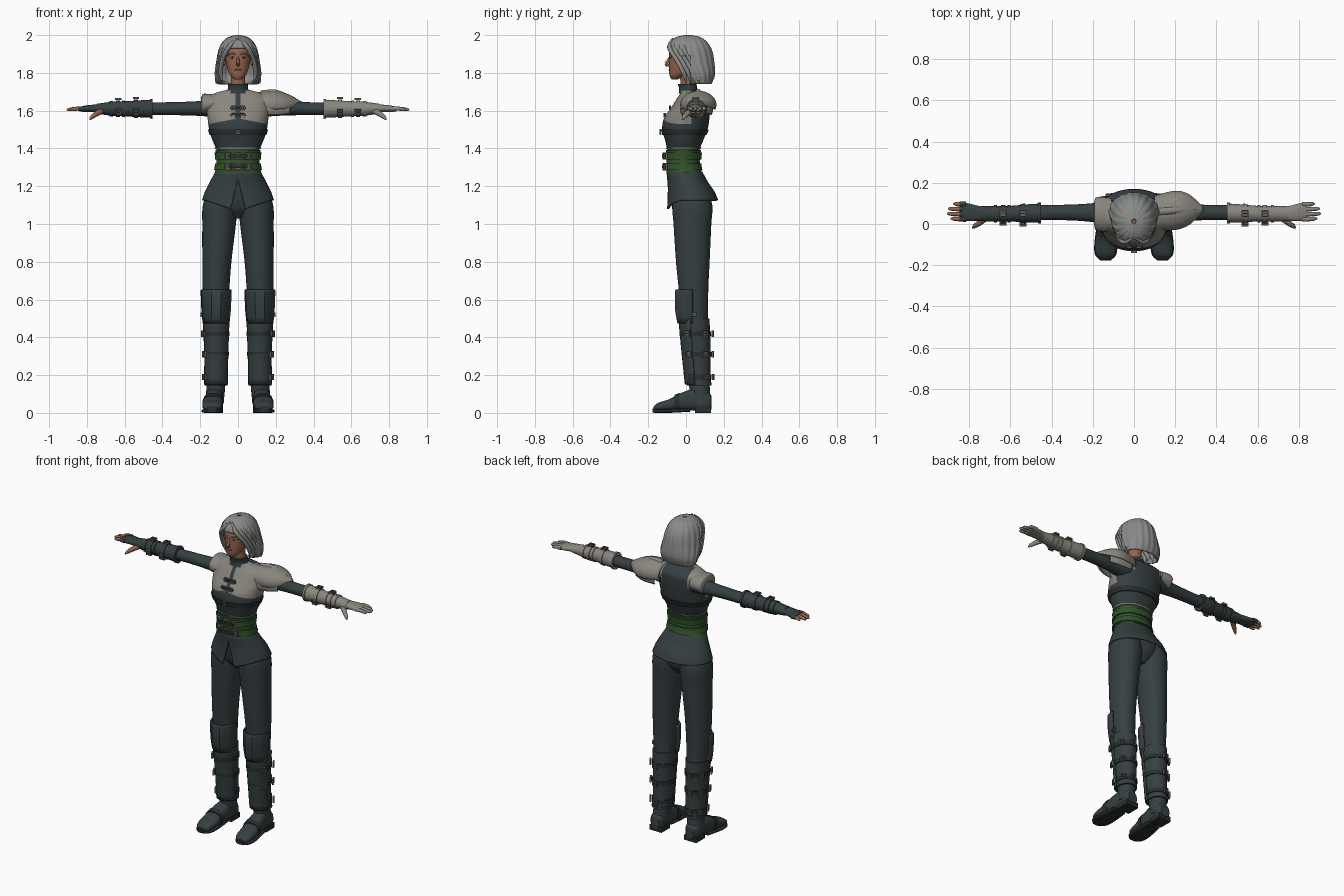
import bpy, bmesh, math
from mathutils import Vector, Matrix

cube = bpy.data.objects.get("Cube")
if cube:
    bpy.data.objects.remove(cube)
made = []


def material(name, *rgb):
    m = bpy.data.materials.new(name)
    m.use_nodes = True
    m.diffuse_color = (*rgb, 1)
    m.node_tree.nodes["Principled BSDF"].inputs["Base Color"].default_value = (*rgb, 1)
    return m


CLOTH = material("dark slate cloth", .036, .05, .053)
LIGHT = material("pale grey leather", .25, .24, .205)
HAIR = material("silver hair", .25, .26, .245)
SKIN = material("tan skin", .3, .13, .075)
GREEN = material("green sash", .03, .085, .022)
METAL = material("dull metal", .13, .125, .115)
STRAP = material("black strap", .022, .027, .028)
EYE = material("pale eye", .42, .42, .4)
LIP = material("brown lip", .17, .055, .04)


def make(name, bm, *mats, thick=0):
    bmesh.ops.recalc_face_normals(bm, faces=bm.faces)
    me = bpy.data.meshes.new(name)
    bm.to_mesh(me)
    bm.free()
    ob = bpy.data.objects.new(name, me)
    bpy.context.collection.objects.link(ob)
    for m in mats:
        me.materials.append(m)
    if thick:
        mod = ob.modifiers.new("thickness", "SOLIDIFY")
        mod.thickness, mod.offset = thick, 0
    made.append(ob)
    return ob


def at(rows, t):
    """Smooth interpolation of rows (t, values...) at t."""
    n = len(rows)
    i = max([j for j in range(n - 1) if rows[j][0] <= t] or [0])
    a, b = rows[i], rows[i + 1]
    h = b[0] - a[0]
    f = (t - a[0]) / h
    before, after = rows[max(i - 1, 0)], rows[min(i + 2, n - 1)]
    out = []
    for k in range(1, len(a)):
        m0 = (b[k] - before[k]) / (b[0] - before[0]) * h
        m1 = (after[k] - a[k]) / (after[0] - a[0]) * h
        d = b[k] - a[k]
        out.append(a[k] + f * (m0 + f * (3 * d - 2 * m0 - m1 + f * (m0 + m1 - 2 * d))))
    return out


def place(axis, t, u, v, s=1):
    x, y, z = {"x": (t, u, v), "y": (u, t, v), "z": (u, v, t)}[axis]
    return Vector((x * s, y, z))


def skin_rings(rings, closed=True):
    bm = bmesh.new()
    vs = [[bm.verts.new(c) for c in r] for r in rings]
    n = len(vs[0])
    for a, b in zip(vs, vs[1:]):
        for j in range(n if closed else n - 1):
            k = (j + 1) % n
            bm.faces.new((a[j], a[k], b[k], b[j]))
    if closed:
        bm.faces.new(vs[0])
        bm.faces.new(vs[-1])
    return bm


def loft_mesh(rows, axis="z", s=1, seg=40, k=5, p=2, arc=None, wave=0):
    ts = [a[0] + (b[0] - a[0]) * i / k for a, b in zip(rows, rows[1:]) for i in range(k)] + [rows[-1][0]]
    a0, a1 = arc or (0, 360)
    rings = []
    for t in ts:
        cu, cv, ru, rv = at(rows, t)
        ring = []
        for j in range(seg + bool(arc)):
            w = math.radians(a0 + (a1 - a0) * j / seg)
            c, d = math.cos(w), math.sin(w)
            g = 1 + wave * math.cos(18 * w)
            c, d = (math.copysign(abs(q) ** (2 / p), q) * g for q in (c, d))
            ring.append(place(axis, t, cu + max(ru, .002) * c, cv + max(rv, .002) * d, s))
        rings.append(ring)
    return skin_rings(rings, not arc)


def loft(name, rows, mat, thick=0, **kw):
    return make(name, loft_mesh(rows, **kw), mat, thick=thick)


def tube(name, pts, mat, s=1, seg=10, steps=14):
    """Tapered strand through points (x, y, z, radius)."""
    rows = [(i, *q) for i, q in enumerate(pts)]
    path = [at(rows, i * (len(pts) - 1) / steps) for i in range(steps + 1)]
    rings = []
    for i, q in enumerate(path):
        d = Vector(path[min(i + 1, steps)][:3]) - Vector(path[max(i - 1, 0)][:3])
        rot = d.to_track_quat("Z", "Y")
        ring = [Vector(q[:3]) + rot @ (Matrix.Rotation(math.tau * j / seg, 3, "Z") @ Vector((max(q[3], .001), 0, 0)))
                for j in range(seg)]
        rings.append([Vector((c.x * s, c.y, c.z)) for c in ring])
    make(name, skin_rings(rings), mat)


def blob(name, loc, size, mat, tilt=0):
    bm = bmesh.new()
    m = Matrix.Translation(loc) @ Matrix.Rotation(tilt, 4, "X") @ Matrix.Diagonal((*size, 1))
    bmesh.ops.create_uvsphere(bm, u_segments=16, v_segments=10, radius=1, matrix=m)
    make(name, bm, mat)


def box(name, loc, size, mat):
    bm = bmesh.new()
    bmesh.ops.create_cube(bm, size=1, matrix=Matrix.Translation(loc) @ Matrix.Diagonal((*size, 1)))
    make(name, bm, mat)


def band(name, rows, lo, hi, off, mat, **kw):
    ends = []
    for i in range(4):
        t = lo + (hi - lo) * i / 3
        cu, cv, ru, rv = at(rows, t)
        ends.append((t, cu, cv, ru + off, rv + off))
    loft(name, ends, mat, k=2, **kw)


def buckle(rows, t, deg, off, axis="z", s=1, size=.018):
    """Square frame with a prong, sitting on a lofted surface."""
    cu, cv, ru, rv = at(rows, t)
    c, d = math.cos(math.radians(deg)), math.sin(math.radians(deg))
    pos = place(axis, t, cu + (ru + off) * c, cv + (rv + off) * d, s)
    nor = place(axis, 0, c / ru, d / rv, s)
    frame = Matrix.Translation(pos) @ nor.to_track_quat("Z", "Y").to_matrix().to_4x4()
    bm = skin_rings([[Vector(((1 + .2 * x) * size * math.cos(w), (1 + .2 * x) * size * math.sin(w), z * .005))
                      for w in (math.tau * (i + .5) / 4 for i in range(4))]
                     for x, z in ((-1, -1), (1, -1), (1, 1), (-1, 1), (-1, -1))])
    bmesh.ops.delete(bm, geom=[f for f in bm.faces if abs(f.calc_center_median().length) < size * .2], context="FACES")
    bmesh.ops.create_cube(bm, size=1, matrix=Matrix.Diagonal((size * 1.4, .004, .008, 1)))
    bm.transform(frame)
    make("buckle", bm, METAL)


def cut(bm, co, no):
    bmesh.ops.bisect_plane(bm, geom=bm.verts[:] + bm.edges[:] + bm.faces[:], plane_co=co, plane_no=no)


# Jacket body with pale yoke panels
torso = [(1.22, .005, .0, .135, .098), (1.3, -.014, 0, .108, .082), (1.38, -.014, 0, .109, .083),
         (1.44, -.01, 0, .134, .1), (1.5, -.006, 0, .153, .12), (1.56, .004, 0, .161, .12),
         (1.62, .026, 0, .17, .102), (1.665, .038, 0, .168, .086), (1.692, .034, 0, .125, .064), (1.71, .02, 0, .06, .048)]
torso = [(z, 0, y, rx, ry) for z, y, _, rx, ry in torso]
bm = loft_mesh(torso, seg=56, p=2.2)
for co, no in [((0, .03, 0), (0, 1, 0)), ((0, 0, 1.6), (0, 0, 1))] + [
        q for s in (-1, 1) for q in (((0, 0, 1.56), (.2 * s, 0, 1)), ((.012 * s, 0, 0), (1, 0, 0)), ((.09 * s, 0, 0), (1, 0, 0)))]:
    cut(bm, co, no)
for f in bm.faces:
    c = f.calc_center_median()
    x = abs(c.x)
    f.material_index = int((c.y < .03 and c.z > 1.56 - .2 * x and x > .012) or (c.z > 1.6 and x > .09))
make("jacket", bm, CLOTH, LIGHT)
band("chest_strap", torso, 1.472, 1.5, .006, STRAP, p=2.2)
buckle(torso, 1.487, 270, .012)
for z in (1.575, 1.615):
    for a in (262, 278):
        buckle(torso, z, a, .006, size=.014)
    box("chest_clasp", (0, at(torso, z)[1] - at(torso, z)[3] - .004, z), (.085, .008, .009), STRAP)

# Green sash, belts and trim
band("sash", torso, 1.272, 1.392, .008, GREEN, p=2.2)
band("sash_trim", torso, 1.398, 1.405, .006, LIGHT, p=2.2)
for z in (1.36, 1.303):
    band("belt", torso, z - .018, z + .018, .016, GREEN, p=2.2)
    for a in (245, 270, 295):
        buckle(torso, z, a, .024, size=.022)
    box("belt_tongue", (0, -.122, z), (.1, .01, .014), STRAP)

# Flared jacket skirt, split at the front
skirt = [(1.125, 0, .034, .186, .132), (1.17, 0, .026, .17, .12), (1.22, 0, .01, .145, .102), (1.275, 0, -.008, .117, .09)]
bm = loft_mesh(skirt, seg=64)
bmesh.ops.delete(bm, geom=[f for f in bm.faces if len(f.verts) > 4], context="FACES")
for v in bm.verts:
    if v.co.y < 0:
        v.co.z -= .06 * max(0, 1 - abs(v.co.x) / .17) * (1.275 - v.co.z) / .15
for s in (-1, 1):
    cut(bm, (0, 0, 1.235), (s, 0, .25))
gone = [f for f in bm.faces if f.calc_center_median().y < 0
        and abs(f.calc_center_median().x) < (1.235 - f.calc_center_median().z) * .25]
bmesh.ops.delete(bm, geom=gone, context="FACES")
make("jacket_skirt", bm, CLOTH, thick=.01)
loft("hips", [(1.03, 0, .035, .03, .05), (1.08, 0, .034, .125, .09), (1.15, 0, .028, .15, .103),
              (1.25, 0, .0, .12, .085)], CLOTH)

# Neck, collar and head
loft("neck", [(1.69, 0, .015, .046, .042), (1.75, 0, .008, .038, .038), (1.83, 0, .01, .04, .042)], SKIN)
loft("collar", [(1.69, 0, .016, .066, .055), (1.715, 0, .012, .054, .048), (1.742, 0, .006, .054, .05)], CLOTH)
loft("head", [(1.764, 0, -.062, .016, .014), (1.785, 0, -.047, .04, .04), (1.82, 0, -.03, .055, .06),
              (1.87, 0, -.014, .066, .076), (1.92, 0, -.004, .068, .083), (1.965, 0, .004, .05, .065)], SKIN)
tube("nose", [(0, -.084, 1.885, .006), (0, -.098, 1.86, .008), (0, -.104, 1.846, .011), (0, -.088, 1.838, .006)], SKIN)
blob("lips", (0, -.086, 1.815), (.02, .006, .007), LIP)
for s in (-1, 1):
    blob("eye", (s * .029, -.08, 1.882), (.013, .006, .006), EYE)
    blob("iris", (s * .029, -.0845, 1.882), (.005, .003, .005), STRAP)
    tube("eyebrow", [(.012, -.088, 1.897, .003), (.03, -.085, 1.903, .004), (.05, -.07, 1.898, .002)], HAIR, s)
    blob("ear", (s * .074, .012, 1.872), (.009, .017, .036), SKIN, -.3)

# Ridged bob of hair with an open face
bm = loft_mesh([(1.742, 0, .075, .105, .055), (1.79, 0, .062, .116, .086), (1.86, 0, .032, .108, .112),
                (1.92, 0, .018, .096, .114), (1.962, 0, .012, .076, .094), (1.987, 0, .012, .044, .056),
                (1.996, 0, .012, .01, .012)], seg=108, wave=.022)
for co, no in (((0, 0, 1.93), (0, 0, 1)), ((0, 0, 1.89), (0, 0, 1)), ((0, .025, 0), (0, 1, 0)),
               ((.055, 0, 0), (1, 0, 0)), ((-.055, 0, 0), (1, 0, 0))):
    cut(bm, co, no)
gone = []
for f in bm.faces:
    c = f.calc_center_median()
    if (c.y < .025 and c.z < (1.93 if abs(c.x) < .055 else 1.89)) or len(f.verts) > 20:
        gone.append(f)
bmesh.ops.delete(bm, geom=gone, context="FACES")
make("hair", bm, HAIR, thick=.01)
for s in (-1, 1):
    for i in range(4):
        d = i * .012
        tube("front_lock", [(.006 + d, -.07 + 2 * d, 1.982, .005), (.05 + d, -.088 + 2 * d, 1.935, .012),
                            (.082 + d / 2, -.05 + 2 * d, 1.87, .012), (.092 + d / 2, -.012 + 2 * d, 1.8, .012),
                            (.082 + d, .0 + 2 * d, 1.745, .002)], HAIR, s)

# Legs, boots and guards
leg = [(.05, .124, .08, .048, .052), (.15, .117, .07, .05, .055), (.28, .115, .058, .053, .064), (.4, .115, .05, .058, .072),
       (.5, .116, .047, .062, .07), (.65, .117, .04, .071, .078), (.8, .112, .036, .077, .089), (1, .1, .034, .089, .1),
       (1.1, .094, .033, .092, .106), (1.2, .08, .025, .07, .085)]
for s in (-1, 1):
    loft("trouser_leg", leg, CLOTH, s=s)
    band("boot_shaft", leg, .145, .5, .007, CLOTH, s=s)
    band("boot_hem", leg, .145, .16, .011, CLOTH, s=s)
    loft("shin_plate", [(.15, .117, .066, .062, .068), (.3, .115, .056, .062, .074), (.5, .116, .045, .07, .082)],
         CLOTH, thick=.008, s=s, arc=(195, 345), seg=10)
    loft("knee_guard", [(.475, .116, .035, .066, .08), (.54, .116, .035, .073, .092), (.64, .116, .036, .077, .095),
                        (.652, .116, .036, .076, .09)], CLOTH, thick=.01, s=s, arc=(180, 360), seg=5, k=2)
    buckle(leg, .52, 0, .014, s=s, size=.014)
    for z in (.42, .31, .19):
        band("boot_strap", leg, z - .012, z + .012, .012, STRAP, s=s)
        for a in (330, 35, 85):
            buckle(leg, z, a, .02, s=s, size=.02)
    loft("foot", [(-.172, .138, .022, .028, .01), (-.15, .138, .032, .046, .02), (-.09, .136, .042, .053, .03),
                  (-.02, .13, .06, .049, .048), (.05, .125, .07, .045, .058), (.12, .123, .06, .042, .048),
                  (.136, .123, .055, .03, .035)], CLOTH, axis="y", s=s, p=2.6)
    loft("sole", [(-.177, .138, .012, .026, .011), (-.15, .138, .01, .051, .01), (-.09, .136, .01, .056, .01),
                  (.02, .13, .016, .046, .01)], STRAP, axis="y", s=s, p=4)
    box("heel", (s * .123, .09, .016), (.086, .086, .032), STRAP)
    band("instep_strap", [(-.1, .136, .04, .053, .034), (-.06, .133, .05, .052, .042), (-.02, .13, .06, .049, .05)],
         -.06, -.035, .003, STRAP, axis="y", s=s, p=2.6)

# Arms, bracers and hands
arm = [(.1, .052, 1.618, .065, .055), (.2, .055, 1.612, .046, .04), (.32, .056, 1.611, .038, .035),
       (.46, .055, 1.61, .036, .033), (.66, .05, 1.61, .028, .026)]
bracer = [(.452, .053, 1.61, .046, .048), (.5, .052, 1.61, .045, .046), (.6, .05, 1.61, .038, .04),
          (.66, .05, 1.61, .038, .038), (.75, .05, 1.61, .036, .026)]
for s, guard, fingers in ((1, LIGHT, LIGHT), (-1, CLOTH, SKIN)):
    loft("sleeve", arm, CLOTH, axis="x", s=s)
    loft("bracer", bracer, guard, axis="x", s=s)
    for x in (.452, .6, .665):
        band("bracer_rim", bracer, x, x + .014, .005, guard, axis="x", s=s)
    for x in (.54, .635):
        band("bracer_strap", bracer, x - .011, x + .011, .005, guard, axis="x", s=s)
        for a in (90, 200):
            buckle(bracer, x, a, .013, axis="x", s=s, size=.02)
    loft("glove", [(.7, .05, 1.61, .028, .024), (.76, .052, 1.612, .037, .02), (.81, .058, 1.61, .043, .017),
                   (.838, .06, 1.608, .038, .012)], guard, axis="x", s=s, p=2.3)
    for i, tip in enumerate((.89, .907, .902, .878)):
        y = .024 + .024 * i
        tube("finger", [(.815, y, 1.61, .012), (.85, y, 1.611, .011), (tip - .012, y + .002, 1.606, .009),
                        (tip, y + .002, 1.603, .003)], fingers, s)
        if s < 0:
            tube("finger_sleeve", [(.815, y, 1.61, .0135), (.848, y, 1.611, .0125)], guard, s, steps=2)
    tube("thumb", [(.72, .03, 1.6, .016), (.752, .004, 1.582, .014), (.775, -.012, 1.564, .01),
                   (.785, -.02, 1.552, .003)], fingers, s)

# Shoulder armour: plain cap on the right, pointed layered plate on the left
loft("right_shoulder_cap", [(.11, .045, 1.636, .08, .05), (.16, .048, 1.636, .084, .053), (.188, .05, 1.634, .076, .053),
                            (.195, .052, 1.63, .05, .04)], LIGHT, axis="x", s=-1)
loft("left_pauldron", [(.1, .055, 1.632, .078, .06), (.2, .066, 1.632, .09, .068), (.265, .07, 1.632, .07, .05),
                       (.335, .07, 1.637, .006, .006)], LIGHT, thick=.01, axis="x", arc=(-20, 200))
loft("left_pauldron_lower_plate", [(.13, .055, 1.608, .084, .07), (.22, .06, 1.606, .075, .062), (.275, .06, 1.608, .055, .048)],
     LIGHT, thick=.008, axis="x", arc=(-25, 205))
loft("left_pauldron_ridge", [(.12, .06, 1.64, .03, .064), (.2, .066, 1.64, .03, .068), (.3, .07, 1.638, .006, .03)],
     LIGHT, thick=.006, axis="x", arc=(20, 160))

bpy.ops.object.select_all(action="DESELECT")
for ob in made:
    ob.select_set(True)
bpy.context.view_layer.objects.active = made[0]
bpy.ops.object.shade_smooth_by_angle(angle=math.radians(40))
